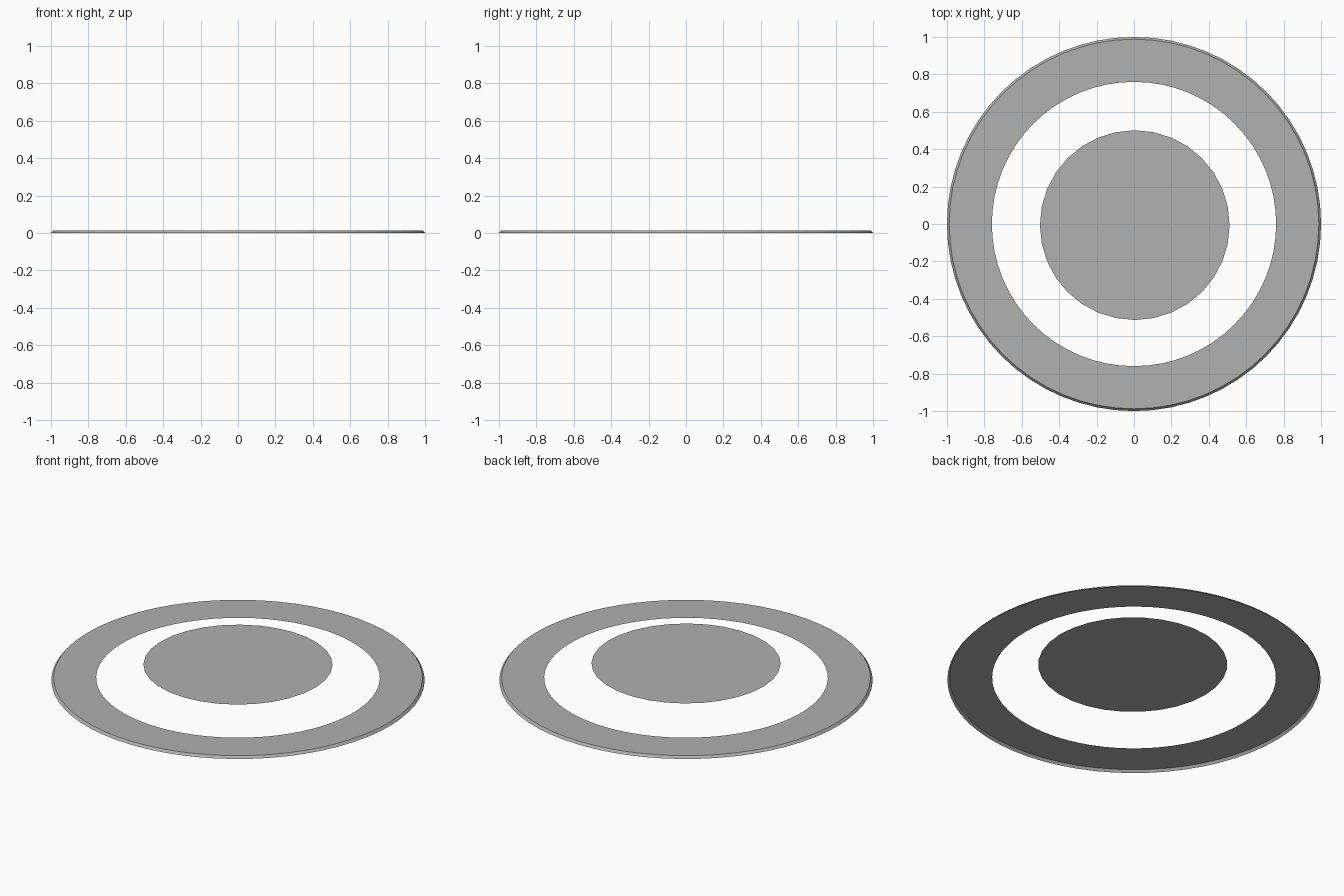
import bpy, bmesh
from math import cos, sin, tau

if "Cube" in bpy.data.objects:
    bpy.data.objects.remove(bpy.data.objects["Cube"])

# Mid-grey shared by both parts
grey = bpy.data.materials.new("mid_grey")
grey.diffuse_color = (0.44, 0.44, 0.44, 1.0)
grey.use_nodes = True
grey.node_tree.nodes["Principled BSDF"].inputs["Base Color"].default_value = grey.diffuse_color


def make_object(name, bm):
    mesh = bpy.data.meshes.new(name)
    bm.normal_update()
    bm.to_mesh(mesh)
    bm.free()
    mesh.materials.append(grey)
    obj = bpy.data.objects.new(name, mesh)
    bpy.context.collection.objects.link(obj)
    return obj


def lathe(name, profile, sides):
    """Sweep an open (radius, height) profile around z, listed from inside to outside."""
    bm = bmesh.new()
    loops = [[bm.verts.new((r * cos(tau * i / sides), r * sin(tau * i / sides), z))
              for i in range(sides)] for r, z in profile]
    for inner, outer in zip(loops, loops[1:]):
        for i in range(sides):
            j = (i + 1) % sides
            bm.faces.new((inner[i], outer[i], outer[j], inner[j]))
    return make_object(name, bm)


# Outer ring: flat top sheet with a sloped outer lip, open underneath
lathe("outer_ring", [(0.76, 0.014), (0.988, 0.014), (1.0, 0.0)], 64)

# Centre disc: single flat sheet floating above the ring
bm = bmesh.new()
bmesh.ops.create_circle(bm, cap_ends=True, segments=32, radius=0.507)
disc = make_object("centre_disc", bm)
disc.location = (0.004, -0.006, 0.095)
